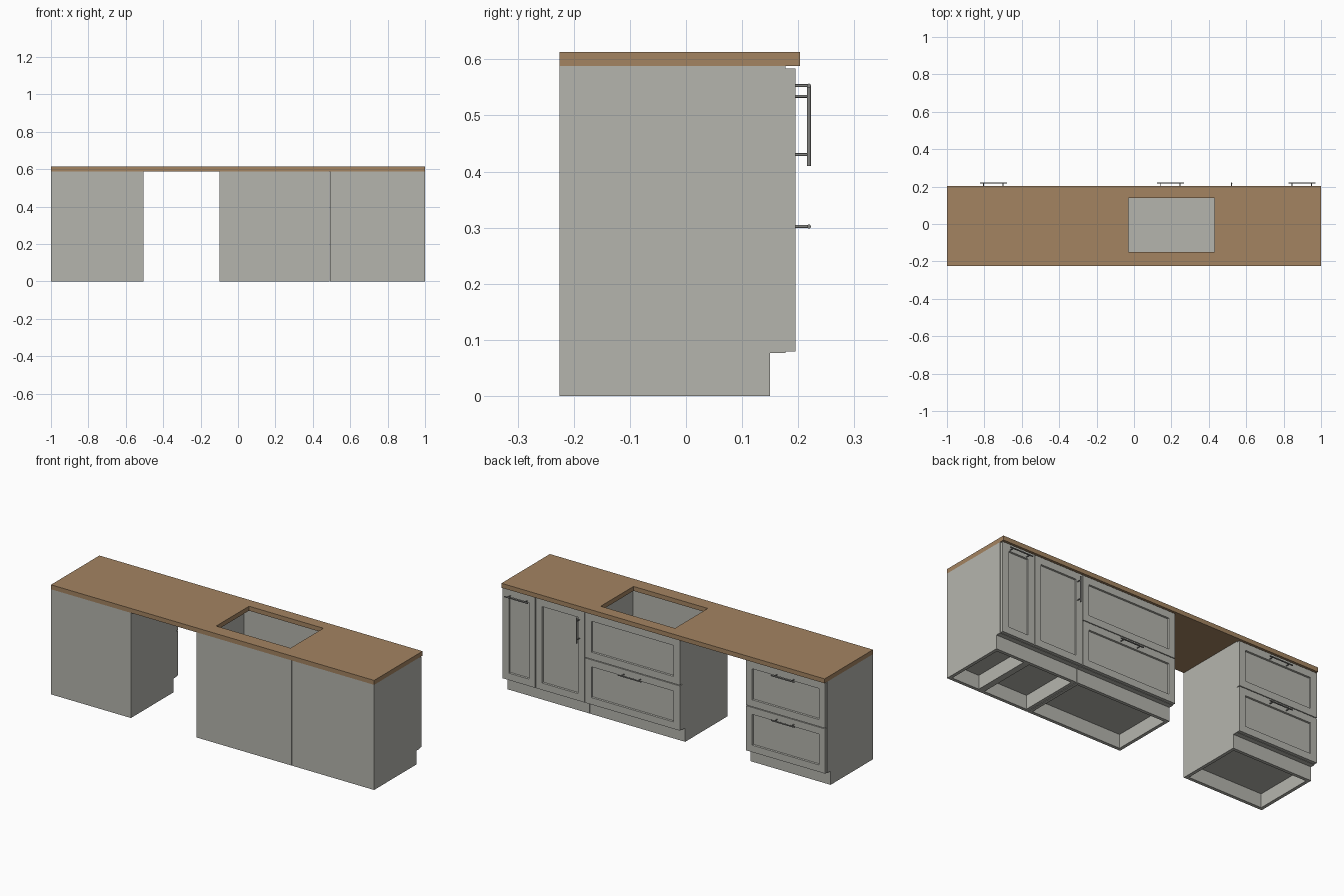
import bpy, bmesh
from mathutils import Vector, Matrix

cube = bpy.data.objects.get("Cube")
if cube:
    bpy.data.objects.remove(cube, do_unlink=True)


def material(name, rgb):
    m = bpy.data.materials.new(name)
    m.use_nodes = True
    m.diffuse_color = (*rgb, 1)
    bsdf = m.node_tree.nodes["Principled BSDF"]
    bsdf.inputs["Base Color"].default_value = (*rgb, 1)
    bsdf.inputs["Roughness"].default_value = 0.6
    return m


GREY = material("warm grey paint", (0.46, 0.46, 0.42))
WOOD = material("oak worktop", (0.37, 0.23, 0.12))
METAL = material("handle metal", (0.22, 0.22, 0.21))

BACK, FRONT = -0.225, 0.195      # closed side and door side
KICK, TOP = 0.077, 0.588         # plinth height and carcass top
DOOR = 0.018                     # door thickness
BOARD = 0.014


def finish(bm, name, mat):
    bmesh.ops.recalc_face_normals(bm, faces=bm.faces)
    mesh = bpy.data.meshes.new(name)
    bm.to_mesh(mesh)
    bm.free()
    mesh.materials.append(mat)
    obj = bpy.data.objects.new(name, mesh)
    bpy.context.collection.objects.link(obj)
    return obj


def add_box(bm, lo, hi):
    lo, hi = Vector(lo), Vector(hi)
    mat = Matrix.Translation((lo + hi) / 2) @ Matrix.Diagonal((*(hi - lo), 1))
    return bmesh.ops.create_cube(bm, size=1, matrix=mat)["verts"]


def ring(name, outer, inner, z0, z1, mat):
    """Flat rectangular slab with a rectangular opening."""
    bm = bmesh.new()
    loops = []
    for x0, x1, y0, y1 in (outer, inner):
        corners = ((x0, y0), (x1, y0), (x1, y1), (x0, y1))
        loops.append([bm.verts.new((x, y, z0)) for x, y in corners])
    out, inn = loops
    faces = [bm.faces.new((out[i], out[(i + 1) % 4], inn[(i + 1) % 4], inn[i]))
             for i in range(4)]
    new = bmesh.ops.extrude_face_region(bm, geom=faces, use_keep_orig=True)["geom"]
    verts = [g for g in new if isinstance(g, bmesh.types.BMVert)]
    bmesh.ops.translate(bm, verts=verts, vec=(0, 0, z1 - z0))
    return finish(bm, name, mat)


def cabinet(name, x0, x1):
    """Open-topped carcass on a hollow plinth."""
    y1 = FRONT - DOOR
    bm = bmesh.new()
    add_box(bm, (x0, BACK, KICK), (x0 + BOARD, y1, TOP))
    add_box(bm, (x1 - BOARD, BACK, KICK), (x1, y1, TOP))
    add_box(bm, (x0 + BOARD, BACK, KICK), (x1 - BOARD, BACK + BOARD, TOP))
    add_box(bm, (x0 + BOARD, BACK + BOARD, KICK), (x1 - BOARD, y1, KICK + BOARD))
    finish(bm, name + "_carcass", GREY)
    t = 0.018
    ring(name + "_plinth", (x0, x1, BACK, 0.15),
         (x0 + t, x1 - t, BACK + t, 0.15 - t), 0, KICK, GREY)


def shaker_front(name, x0, x1, z0, z1, rail=0.055):
    """Door or drawer front with a recessed centre panel."""
    g = 0.002
    bm = bmesh.new()
    add_box(bm, (x0 + g, FRONT - DOOR, z0 + g), (x1 - g, FRONT, z1 - g))
    bm.normal_update()
    face = max(bm.faces, key=lambda f: f.normal.y)
    bmesh.ops.inset_region(bm, faces=[face], thickness=rail)
    bmesh.ops.inset_region(bm, faces=[face], thickness=0.003, depth=-0.008)
    finish(bm, name, GREY)


def handle(name, x, z, vertical=False):
    """Round bar on two posts."""
    bm = bmesh.new()
    y = 0.219

    def rod(radius, length, matrix):
        bmesh.ops.create_cone(bm, cap_ends=True, segments=16, radius1=radius,
                              radius2=radius, depth=length, matrix=matrix)

    rod(0.0036, 0.144, Matrix.Translation((0, y, 0)))
    for s in (-1, 1):
        rod(0.0026, y - FRONT, Matrix.Translation((0, (y + FRONT) / 2, s * 0.052))
            @ Matrix.Rotation(1.5708, 4, 'X'))
    if not vertical:
        bm.transform(Matrix.Rotation(1.5708, 4, 'Y'))
    bm.transform(Matrix.Translation((x, 0, z)))
    obj = finish(bm, name, METAL)
    bpy.ops.object.select_all(action='DESELECT')
    obj.select_set(True)
    bpy.context.view_layer.objects.active = obj
    bpy.ops.object.shade_smooth_by_angle()


# Worktop with sink opening
ring("worktop", (-1, 1, BACK, 0.203), (-0.03, 0.43, -0.15, 0.14), TOP, 0.613, WOOD)

# Base cabinets
cabinet("end_drawer_unit", -1, -0.505)
cabinet("sink_unit", -0.1, 0.489)
cabinet("door_unit", 0.492, 0.795)
cabinet("pull_out_unit", 0.795, 1)

# Drawer fronts
MID, HIGH = 0.331, 0.586
for unit, x0, x1 in (("end", -1, -0.505), ("sink", -0.1, 0.49)):
    shaker_front(unit + "_lower_drawer_front", x0, x1, KICK, MID)
    shaker_front(unit + "_upper_drawer_front", x0, x1, MID, HIGH)
    handle(unit + "_lower_drawer_handle", (x0 + x1) / 2, 0.302)
handle("end_upper_drawer_handle", -0.752, 0.553)

# Door and narrow pull-out
shaker_front("cupboard_door", 0.49, 0.795, KICK, HIGH)
shaker_front("pull_out_front", 0.795, 1, KICK, HIGH)
handle("cupboard_door_handle", 0.522, 0.482, vertical=True)
handle("pull_out_handle", 0.898, 0.553)
